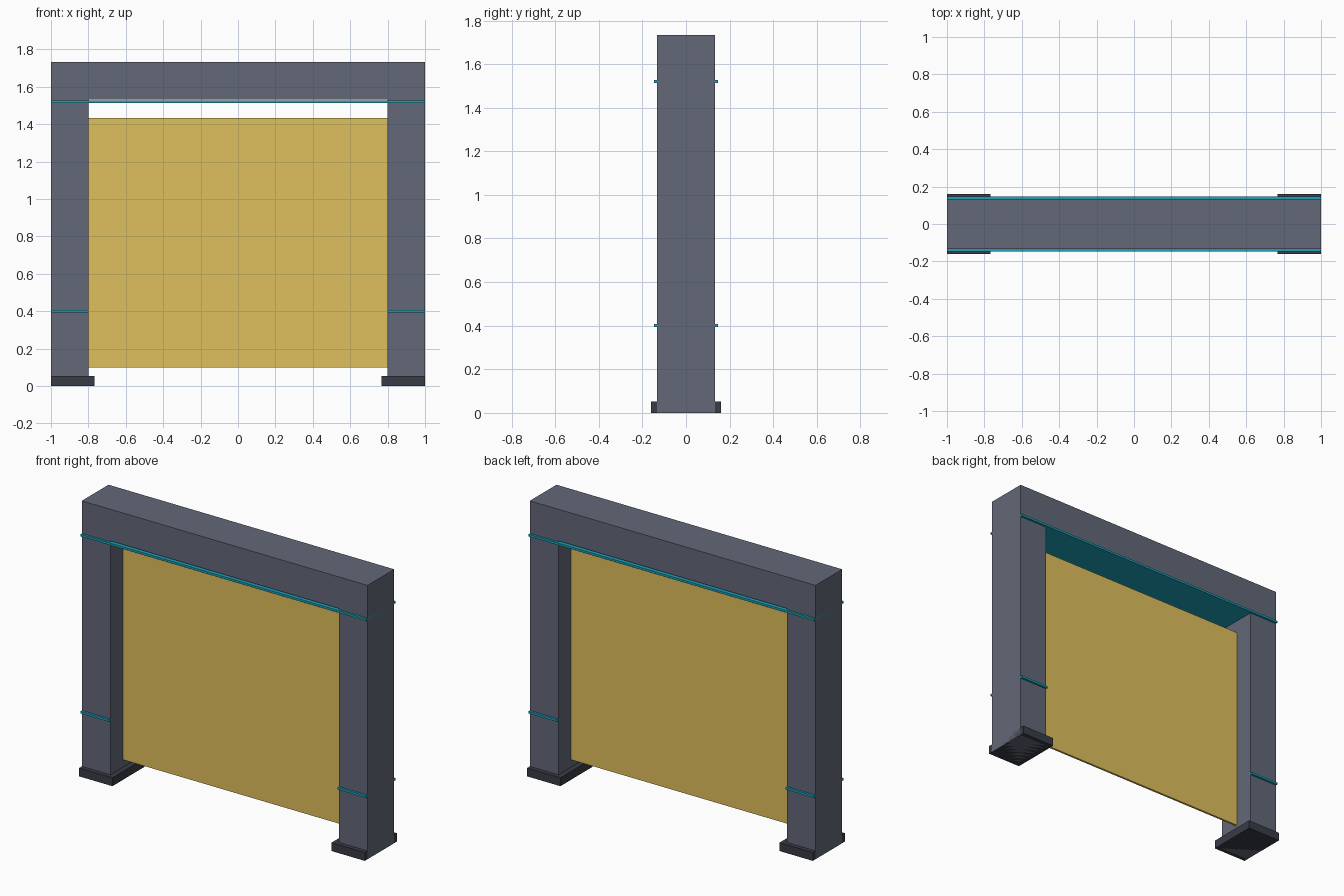
import bpy, bmesh

if "Cube" in bpy.data.objects:
    bpy.data.objects.remove(bpy.data.objects["Cube"])

def material(name, rgb):
    m = bpy.data.materials.new(name)
    m.diffuse_color = (*rgb, 1)
    m.use_nodes = True
    m.node_tree.nodes["Principled BSDF"].inputs["Base Color"].default_value = m.diffuse_color
    return m

SLATE = material("slate", (0.125, 0.14, 0.185))
DARK = material("dark", (0.04, 0.045, 0.06))
TEAL = material("teal", (0.012, 0.36, 0.5))
YELLOW = material("yellow", (0.74, 0.52, 0.11))

def finish(name, bm, mat):
    bmesh.ops.recalc_face_normals(bm, faces=bm.faces)
    mesh = bpy.data.meshes.new(name)
    bm.to_mesh(mesh)
    bm.free()
    mesh.materials.append(mat)
    ob = bpy.data.objects.new(name, mesh)
    bpy.context.collection.objects.link(ob)

def box(name, x, y, z, mat):
    bm = bmesh.new()
    bmesh.ops.create_cube(bm, size=1)
    for v in bm.verts:
        for i, (lo, hi) in enumerate((x, y, z)):
            v.co[i] = hi if v.co[i] > 0 else lo
    finish(name, bm, mat)

# Gate frame: two posts and a lintel as one extruded outline
W, IN, H, LINTEL, D = 1.0, 0.8, 1.733, 1.533, 0.1333
outline = [(-W, 0), (-IN, 0), (-IN, LINTEL), (IN, LINTEL),
           (IN, 0), (W, 0), (W, H), (-W, H)]
bm = bmesh.new()
face = bm.faces.new([bm.verts.new((x, -D, z)) for x, z in outline])
ext = bmesh.ops.extrude_face_region(bm, geom=[face])["geom"]
bmesh.ops.translate(bm, vec=(0, 2 * D, 0),
                    verts=[g for g in ext if isinstance(g, bmesh.types.BMVert)])
finish("gate_frame", bm, SLATE)

# Feet and low trim bands on both posts
for side, s in (("left", -1), ("right", 1)):
    box(side + "_foot", sorted((s * 0.767, s * W)), (-0.16, 0.16), (0, 0.053), DARK)
    box(side + "_band", sorted((s * IN, s * W)), (-0.147, 0.147), (0.3933, 0.4067), TEAL)

# Long trim band just under the lintel
box("lintel_band", (-W, W), (-0.147, 0.147), (1.5133, 1.5267), TEAL)

# Thin panel hung in the opening
box("panel", (-IN, IN), (-0.0067, 0.0067), (0.1, 1.433), YELLOW)
